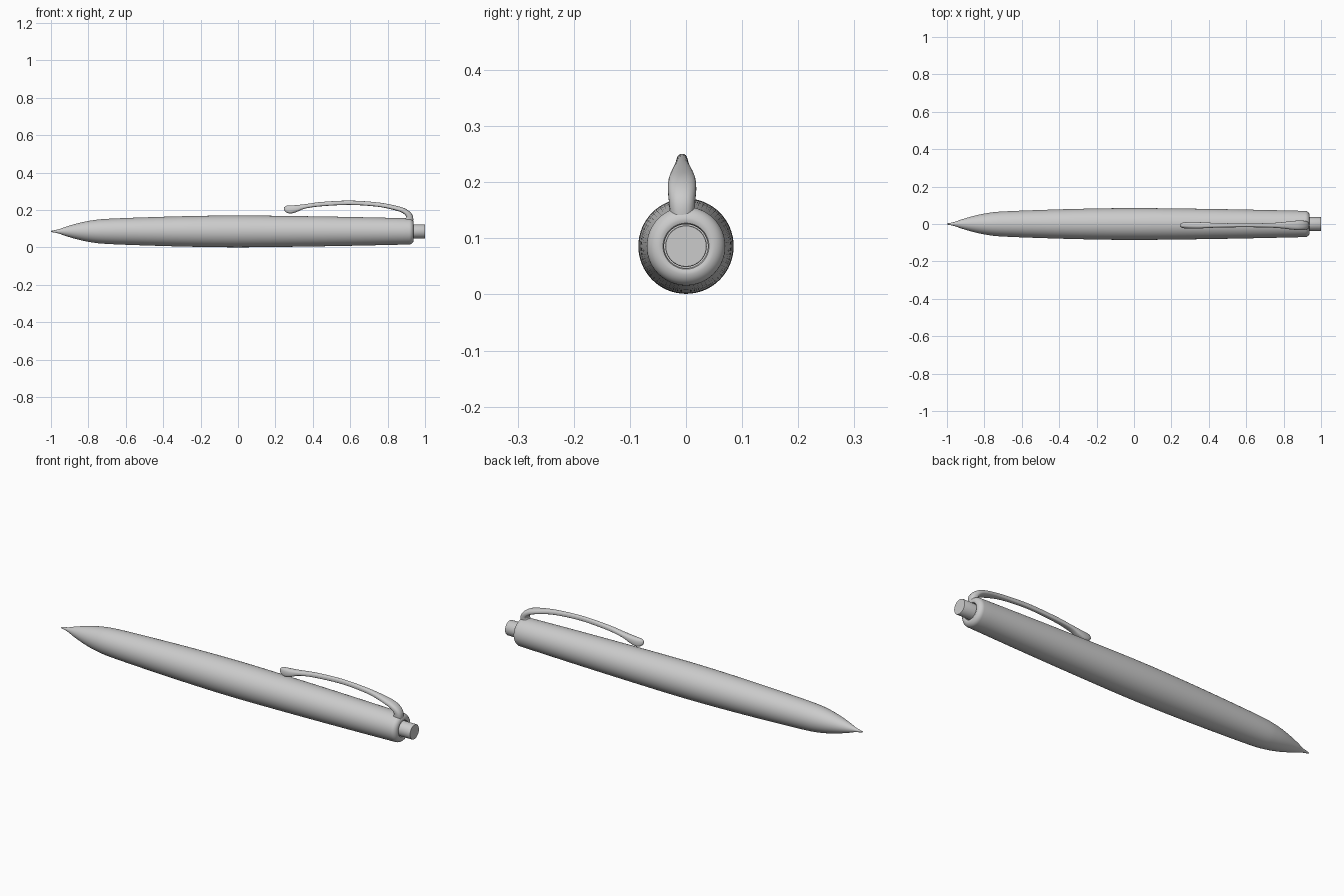
import bpy, bmesh, math
from mathutils import Vector

cube = bpy.data.objects.get("Cube")
if cube:
    bpy.data.objects.remove(cube, do_unlink=True)

AXIS_Z = 0.086
GREY = (0.6, 0.6, 0.6, 1)
grey = bpy.data.materials.new("light grey plastic")
grey.use_nodes = True
grey.diffuse_color = GREY
grey.node_tree.nodes["Principled BSDF"].inputs["Base Color"].default_value = GREY


def smooth_path(points, steps):
    """Catmull-Rom interpolation of tuples of any length."""
    pts = [Vector(p) for p in points]
    out = []
    for i in range(len(pts) - 1):
        p0, p1, p2 = pts[max(i - 1, 0)], pts[i], pts[i + 1]
        p3 = pts[min(i + 2, len(pts) - 1)]
        for s in range(steps):
            t = s / steps
            out.append(0.5 * (2 * p1 + (p2 - p0) * t
                              + (2 * p0 - 5 * p1 + 4 * p2 - p3) * t * t
                              + (3 * p1 - p0 - 3 * p2 + p3) * t ** 3))
    return out + [pts[-1]]


def loft(name, rings, angle=35):
    """Skin a list of equal rings and cap both ends."""
    bm = bmesh.new()
    loops = [[bm.verts.new(co) for co in ring] for ring in rings]
    n = len(loops[0])
    for a, b in zip(loops, loops[1:]):
        for i in range(n):
            j = (i + 1) % n
            bm.faces.new((a[i], a[j], b[j], b[i]))
    bm.faces.new(loops[0])
    bm.faces.new(loops[-1])
    bmesh.ops.recalc_face_normals(bm, faces=bm.faces)
    mesh = bpy.data.meshes.new(name)
    bm.to_mesh(mesh)
    bm.free()
    obj = bpy.data.objects.new(name, mesh)
    bpy.context.collection.objects.link(obj)
    mesh.materials.append(grey)
    bpy.ops.object.select_all(action='DESELECT')
    obj.select_set(True)
    bpy.context.view_layer.objects.active = obj
    bpy.ops.object.shade_smooth_by_angle(angle=math.radians(angle))
    return obj


def lathe(name, profile, sides=64):
    """Turn (x, radius) points about the long axis."""
    turns = [2 * math.pi * i / sides for i in range(sides)]
    return loft(name, [[(x, r * math.cos(a), AXIS_Z + r * math.sin(a))
                        for a in turns] for x, r in profile])


# Barrel: pointed nose, slight belly, rounded rear with a recess for the button
barrel = smooth_path([(-1, 0.003), (-0.96, 0.011), (-0.92, 0.025), (-0.85, 0.045),
                      (-0.78, 0.059), (-0.7, 0.067), (-0.5, 0.075), (-0.25, 0.082),
                      (0, 0.085), (0.3, 0.082), (0.6, 0.077), (0.915, 0.07)], 5)
barrel = [tuple(p) for p in barrel]
FILLET = 0.024
for k in range(1, 9):
    a = math.pi / 2 * k / 8
    barrel.append((0.915 + FILLET * math.sin(a), 0.07 - FILLET * (1 - math.cos(a))))
barrel += [(0.937, 0.041), (0.932, 0.039), (0.91, 0.039)]
lathe("barrel", barrel)

# Push button
lathe("push_button", [(0.9, 0.037), (0.998, 0.037), (1.0, 0.036)])

# Pocket clip: centre x, centre z, thickness, half width
stations = smooth_path([(0.912, 0.135, 0.05, 0.022), (0.917, 0.165, 0.036, 0.023),
                        (0.895, 0.191, 0.028, 0.025), (0.85, 0.209, 0.025, 0.023),
                        (0.75, 0.229, 0.023, 0.013), (0.6, 0.239, 0.023, 0.010),
                        (0.45, 0.232, 0.023, 0.012), (0.36, 0.22, 0.023, 0.016),
                        (0.31, 0.208, 0.037, 0.018), (0.28, 0.203, 0.043, 0.017),
                        (0.258, 0.207, 0.034, 0.013), (0.246, 0.209, 0.012, 0.005)], 6)
CLIP_Y = -0.007
rings = []
for i, (x, z, thick, half) in enumerate(stations):
    prev, nxt = stations[max(i - 1, 0)], stations[min(i + 1, len(stations) - 1)]
    run = Vector((nxt[0] - prev[0], nxt[1] - prev[1])).normalized()
    ring = []
    for k in range(24):
        c, s = math.cos(math.tau * k / 24), math.sin(math.tau * k / 24)
        # slightly squared oval, a little narrower on the outside
        u = math.copysign(abs(c) ** 0.75, c) * half * (1 - 0.15 * s)
        v = math.copysign(abs(s) ** 0.75, s) * thick / 2
        ring.append((x + run[1] * v, CLIP_Y + u, z - run[0] * v))
    rings.append(ring)
loft("pocket_clip", rings, 60)
